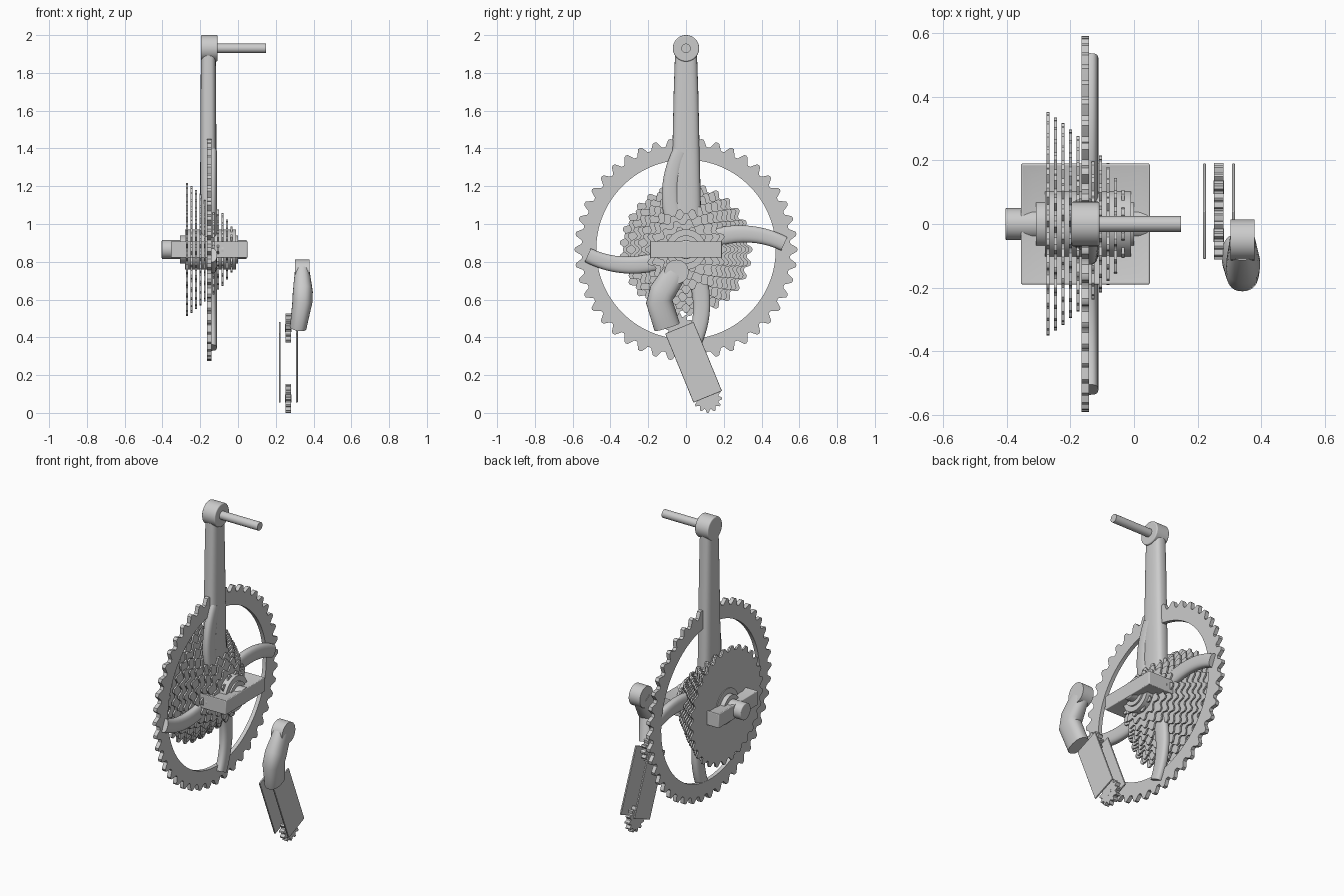
import bpy, bmesh, math
from mathutils import Vector, Matrix
from mathutils.geometry import interpolate_bezier

if "Cube" in bpy.data.objects:
    bpy.data.objects.remove(bpy.data.objects["Cube"])

CZ = 0.865  # height of the shared sprocket axis


def finish(name, bm, smooth=True, bevel=0):
    bmesh.ops.recalc_face_normals(bm, faces=bm.faces)
    me = bpy.data.meshes.new(name)
    bm.to_mesh(me)
    bm.free()
    ob = bpy.data.objects.new(name, me)
    bpy.context.collection.objects.link(ob)
    if bevel:
        m = ob.modifiers.new("bevel", 'BEVEL')
        m.width, m.segments, m.limit_method = bevel, 3, 'ANGLE'
    if smooth:
        bpy.ops.object.select_all(action='DESELECT')
        bpy.context.view_layer.objects.active = ob
        ob.select_set(True)
        bpy.ops.object.shade_smooth_by_angle(angle=math.radians(35))
    return ob


def cyl(name, x0, x1, y, z, r, bevel=0.0):
    """Cylinder lying along x."""
    bm = bmesh.new()
    mat = Matrix.Translation(((x0 + x1) / 2, y, z)) @ Matrix.Rotation(math.pi / 2, 4, 'Y')
    bmesh.ops.create_cone(bm, cap_ends=True, segments=40, radius1=r, radius2=r,
                          depth=x1 - x0, matrix=mat)
    return finish(name, bm, True, bevel)


def gear(name, x, y, z, thick, r_out, depth, teeth, r_in):
    """Flat toothed ring facing x."""
    bm = bmesh.new()
    n = teeth * 8
    rings = []
    for xs, inner in ((-1, 0), (1, 0), (1, 1), (-1, 1)):
        ring = []
        for i in range(n):
            a = 2 * math.pi * i / n
            k = min(1, max(0, 0.5 + 0.62 * math.cos(a * teeth)))
            r = r_in if inner else r_out - depth * (1 - k)
            ring.append(bm.verts.new((x + xs * thick / 2, y + r * math.cos(a), z + r * math.sin(a))))
        rings.append(ring)
    for k in range(4):
        a, b = rings[k], rings[(k + 1) % 4]
        for i in range(n):
            j = (i + 1) % n
            bm.faces.new((a[i], a[j], b[j], b[i]))
    return finish(name, bm)


def loft(name, path, sizes, power=2.6, seg=28):
    """Rounded section swept along a path; sizes are (half x, half width)."""
    bm = bmesh.new()
    path = [Vector(p) for p in path]
    rings = []
    for i, p in enumerate(path):
        t = (path[min(i + 1, len(path) - 1)] - path[max(i - 1, 0)]).normalized()
        side = t.cross(Vector((1, 0, 0))).normalized()
        up = side.cross(t)
        ring = []
        for k in range(seg):
            c, s = math.cos(2 * math.pi * k / seg), math.sin(2 * math.pi * k / seg)
            u = math.copysign(abs(c) ** (2 / power), c) * sizes[i][0]
            v = math.copysign(abs(s) ** (2 / power), s) * sizes[i][1]
            ring.append(bm.verts.new(p + up * u + side * v))
        rings.append(ring)
    for a, b in zip(rings, rings[1:]):
        for k in range(seg):
            j = (k + 1) % seg
            bm.faces.new((a[k], a[j], b[j], b[k]))
    bm.faces.new(rings[0])
    bm.faces.new(rings[-1])
    return finish(name, bm)


def box(name, centre, size, tilt=0, bevel=0.0):
    bm = bmesh.new()
    mat = (Matrix.Translation(centre) @ Matrix.Rotation(tilt, 4, 'X')
           @ Matrix.Diagonal((*size, 1)))
    bmesh.ops.create_cube(bm, size=1, matrix=mat)
    return finish(name, bm, True, bevel)


# Chainring and its four curved spider arms
gear("chainring", -0.153, 0, CZ, 0.024, 0.59, 0.038, 44, 0.475)
curve = interpolate_bezier(Vector((0, 0.0, 0.0)), Vector((0, 0.2, 0.11)),
                           Vector((0, 0.38, 0.10)), Vector((0, 0.52, 0.03)), 14)
for q in range(4):
    rot = Matrix.Rotation(q * math.pi / 2, 3, 'X')
    pts = [rot @ p + Vector((-0.138, 0, CZ)) for p in curve]
    loft(f"spider_arm_{q + 1}", pts, [(0.026, 0.052 - 0.001 * i) for i in range(14)])

# Crank arm with pedal eye and axle
loft("crank_arm", [(-0.157, 0, z) for z in (0.80, 0.95, 1.3, 1.7, 1.93)],
     [(0.04, 0.082), (0.043, 0.082), (0.043, 0.074), (0.041, 0.065), (0.039, 0.057)], 3)
cyl("crank_eye", -0.197, -0.108, 0, 1.93, 0.07, 0.006)
cyl("pedal_axle", -0.15, 0.148, 0, 1.93, 0.025)

# Cassette: eleven stepped sprockets on a hub
radii = (0.352, 0.335, 0.317, 0.297, 0.277, 0.257, 0.237, 0.215, 0.192, 0.16, 0.126)
for i, r in enumerate(radii):
    gear(f"sprocket_{i + 1}", -0.27 + i * 0.0235, 0, CZ, 0.010, r, 0.028,
         round(2 * math.pi * r / 0.076), 0.09)
cyl("cassette_hub", -0.28, -0.01, 0, CZ, 0.107)
cyl("lock_ring", -0.308, 0.0, 0, CZ, 0.075)

# Pedal body with recessed panels and a bearing tube
bm = bmesh.new()
bmesh.ops.create_cube(bm, size=1, matrix=Matrix.Translation((-0.1525, 0, CZ))
                      @ Matrix.Diagonal((0.405, 0.38, 0.09, 1)))
flat = [f for f in bm.faces if abs(f.normal.z) > 0.9]
bmesh.ops.inset_individual(bm, faces=flat, thickness=0.05, depth=0)
for f in flat:
    bmesh.ops.translate(bm, verts=f.verts, vec=-f.normal * 0.012)
finish("pedal_body", bm, True, 0.006)
cyl("pedal_bearing", -0.404, 0.046, 0, CZ, 0.05, 0.005)

# Derailleur knuckle and bent body
cyl("derailleur_knuckle", 0.303, 0.378, -0.05, 0.747, 0.064)
loft("derailleur_body", [(0.34, -0.06, 0.74), (0.343, -0.125, 0.64), (0.341, -0.142, 0.59),
                         (0.319, -0.10, 0.455)],
     [(0.04, 0.064), (0.053, 0.07), (0.053, 0.07), (0.044, 0.07)], 2.4)

# Cage plates and toothed guide wheels
for side, x in (("inner", 0.221), ("outer", 0.312)):
    box(f"cage_plate_{side}", (x, 0.04, 0.268), (0.010, 0.163, 0.395), math.radians(22.3), 0.003)
for pos, y, z in (("upper", -0.035, 0.45), ("lower", 0.115, 0.077)):
    gear(f"guide_wheel_{pos}", 0.266, y, z, 0.03, 0.077, 0.018, 12, 0.02)
    cyl(f"guide_pin_{pos}", 0.25, 0.282, y, z, 0.021)
